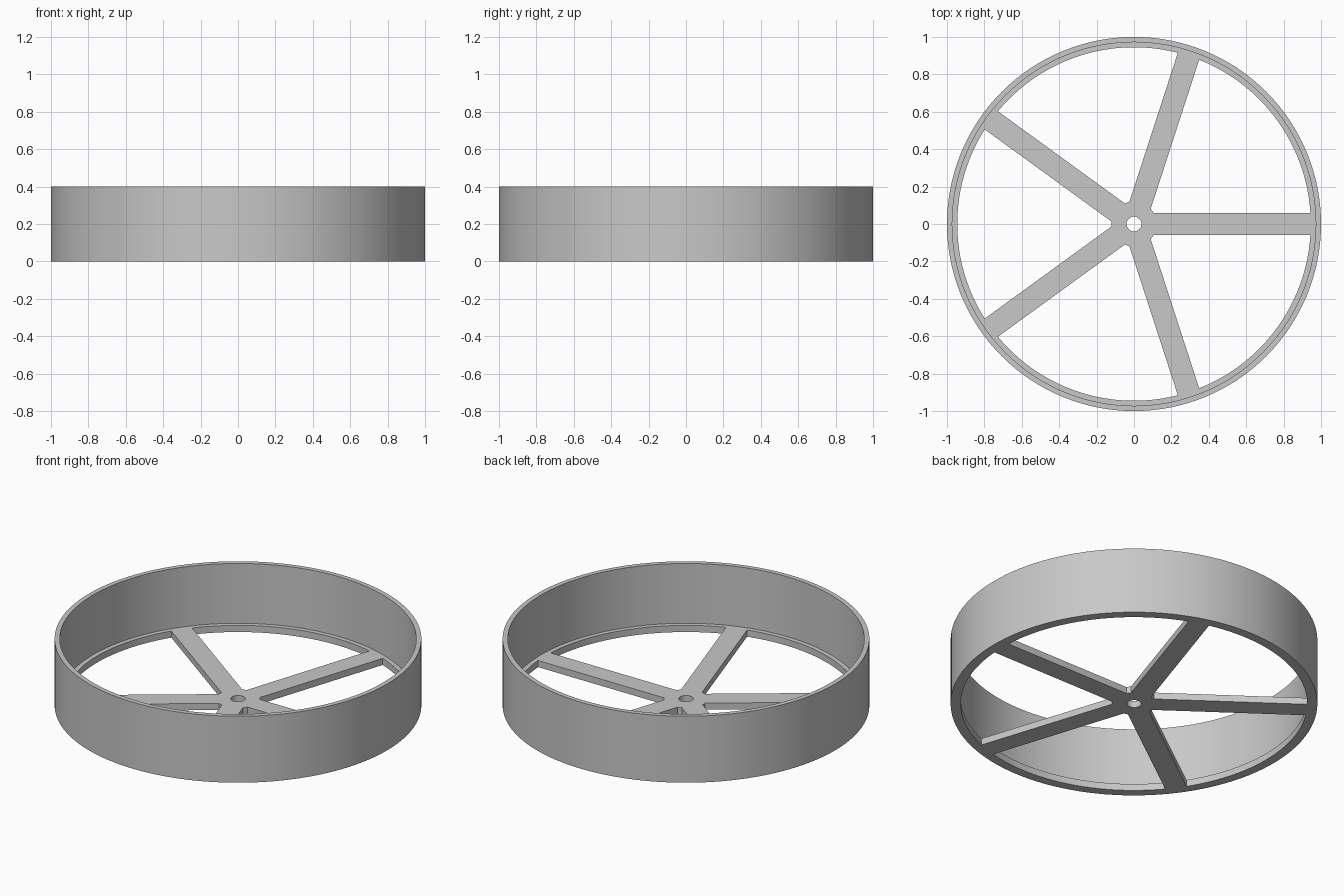
import bpy
import bmesh
from math import asin, cos, sin, tau

cube = bpy.data.objects.get("Cube")
if cube:
    bpy.data.objects.remove(cube, do_unlink=True)

SEGMENTS = 128
SPOKES = 5
HEIGHT, WEB = 0.4, 0.04            # rim height, spoke and ledge thickness
OUTER, INNER, LEDGE = 1.0, 0.972, 0.945
HUB, BORE, HALF_SPOKE = 0.12, 0.04, 0.06

bm = bmesh.new()


def arc(radius, start, end, steps):
    return [(radius * cos(start + (end - start) * i / steps),
             radius * sin(start + (end - start) * i / steps))
            for i in range(steps + 1)]


def circle(radius, steps=SEGMENTS):
    return arc(radius, 0, tau, steps)[:-1]


def loop(points, z):
    verts = [bm.verts.new((x, y, z)) for x, y in points]
    return [bm.edges.new((v, verts[(i + 1) % len(verts)]))
            for i, v in enumerate(verts)]


def wall(low, high):
    """Join two loops that have the same number of edges."""
    for a, b in zip(low, high):
        bm.faces.new((a.verts[0], a.verts[1], b.verts[1], b.verts[0]))


def cap(loops):
    bmesh.ops.triangle_fill(bm, use_beauty=True, use_dissolve=False,
                            edges=[e for edges in loops for e in edges])


# Openings between neighbouring spokes, and the axle bore
cutouts = [circle(BORE, 32)]
for k in range(SPOKES):
    a, b = tau * k / SPOKES, tau * (k + 1) / SPOKES
    far, near = asin(HALF_SPOKE / LEDGE), asin(HALF_SPOKE / HUB)
    cutouts.append(arc(LEDGE, a + far, b - far, 24) +
                   arc(HUB, b - near, a + near, 3))

# Loops of the rim and the cutouts
outer_low, outer_high = loop(circle(OUTER), 0), loop(circle(OUTER), HEIGHT)
inner_low, inner_high = loop(circle(INNER), WEB), loop(circle(INNER), HEIGHT)
cut_low = [loop(c, 0) for c in cutouts]
cut_high = [loop(c, WEB) for c in cutouts]

# Underside and upper side of the spoked web
cap([outer_low] + cut_low)
cap([inner_low] + cut_high)

# Rim walls, rim top and cutout walls
wall(outer_low, outer_high)
wall(inner_low, inner_high)
wall(outer_high, inner_high)
for low, high in zip(cut_low, cut_high):
    wall(low, high)
bmesh.ops.recalc_face_normals(bm, faces=bm.faces[:])

mesh = bpy.data.meshes.new("spoked_wheel")
bm.to_mesh(mesh)
bm.free()
wheel = bpy.data.objects.new("spoked_wheel", mesh)
bpy.context.collection.objects.link(wheel)

# Plain grey material
grey = bpy.data.materials.new("light_grey")
grey.use_nodes = True
colour = (0.58, 0.58, 0.58, 1)
grey.diffuse_color = colour
grey.node_tree.nodes["Principled BSDF"].inputs["Base Color"].default_value = colour
mesh.materials.append(grey)

# Smooth round walls, crisp corners
bpy.ops.object.select_all(action="DESELECT")
wheel.select_set(True)
bpy.context.view_layer.objects.active = wheel
bpy.ops.object.shade_smooth_by_angle(angle=0.5)
